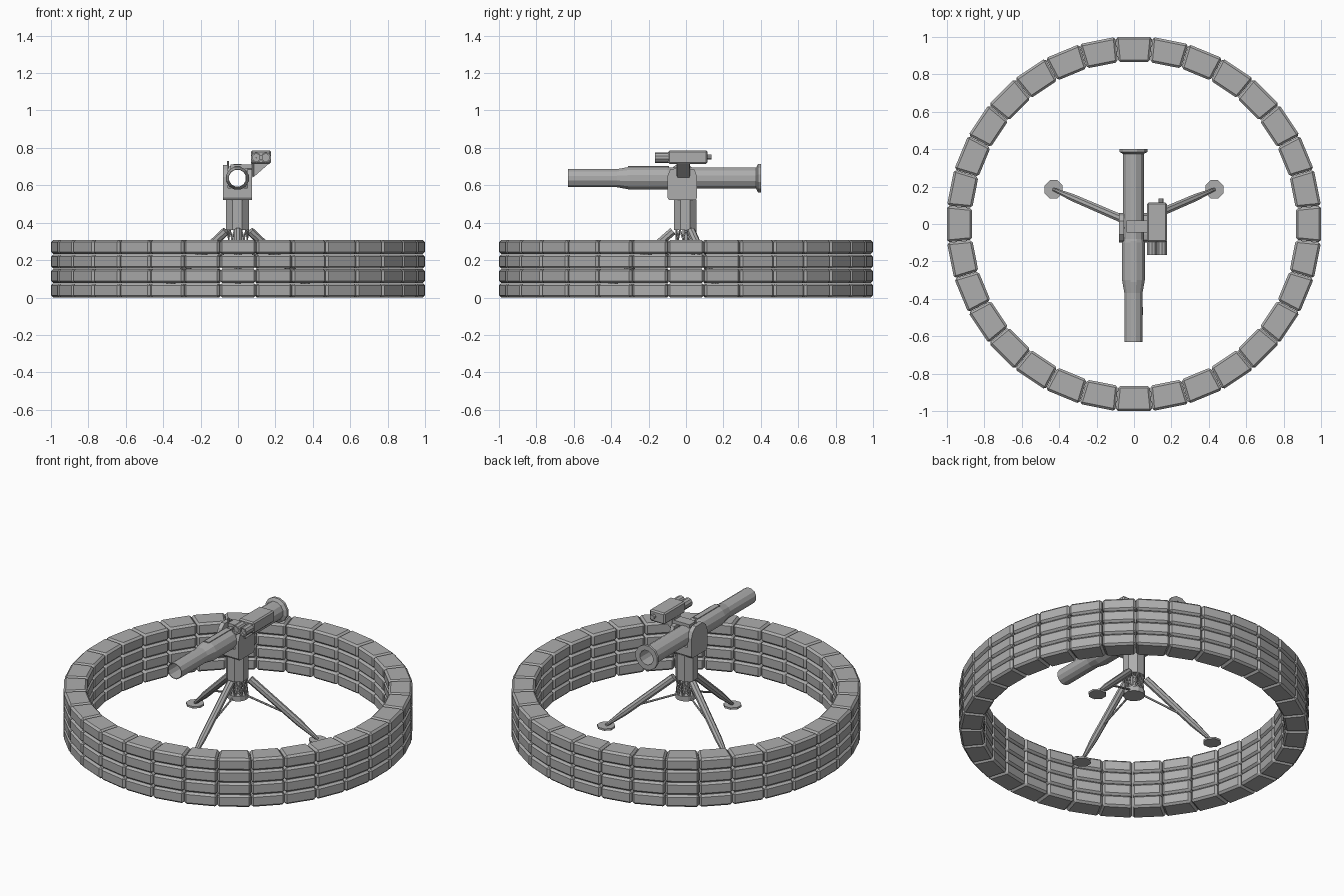
import bpy, bmesh, math
from mathutils import Vector, Matrix

if "Cube" in bpy.data.objects:
    bpy.data.objects.remove(bpy.data.objects["Cube"])

grey = bpy.data.materials.new("plain_grey")
grey.diffuse_color = (0.42, 0.42, 0.42, 1)
grey.use_nodes = True
grey.node_tree.nodes["Principled BSDF"].inputs["Base Color"].default_value = grey.diffuse_color


def finish(name, bm, bevel=0):
    """Turn a bmesh into a flat-shaded object, with optional chamfered edges."""
    if bevel:
        bmesh.ops.bevel(bm, geom=bm.edges[:], offset=bevel, segments=1, affect='EDGES')
    bmesh.ops.recalc_face_normals(bm, faces=bm.faces[:])
    me = bpy.data.meshes.new(name)
    bm.to_mesh(me)
    bm.free()
    me.materials.append(grey)
    ob = bpy.data.objects.new(name, me)
    bpy.context.collection.objects.link(ob)
    return ob


def box(name, x0, x1, y0, y1, z0, z1, bevel=0):
    bm = bmesh.new()
    mat = Matrix.Translation(((x0 + x1) / 2, (y0 + y1) / 2, (z0 + z1) / 2))
    bmesh.ops.create_cube(bm, size=1, matrix=mat @ Matrix.Diagonal((x1 - x0, y1 - y0, z1 - z0, 1)))
    return finish(name, bm, bevel)


def add_rod(bm, a, b, r1, r2=None, n=8):
    a, b = Vector(a), Vector(b)
    d = b - a
    mat = (Matrix.Translation((a + b) / 2) @ d.to_track_quat('Z', 'Y').to_matrix().to_4x4()
           @ Matrix.Rotation(math.pi / n, 4, 'Z'))
    bmesh.ops.create_cone(bm, cap_ends=True, segments=n, radius1=r1,
                          radius2=r1 if r2 is None else r2, depth=d.length, matrix=mat)


def rod(name, a, b, r1, r2=None, n=8):
    bm = bmesh.new()
    add_rod(bm, a, b, r1, r2, n)
    return finish(name, bm)


def prism(name, pts, axis, lo, hi):
    """Extrude a 2D outline along x (points are y,z) or y (points are x,z)."""
    bm = bmesh.new()
    put = (lambda p, t: (t, p[0], p[1])) if axis == 'x' else (lambda p, t: (p[0], t, p[1]))
    a = [bm.verts.new(put(p, lo)) for p in pts]
    b = [bm.verts.new(put(p, hi)) for p in pts]
    bm.faces.new(a)
    bm.faces.new(b[::-1])
    for i in range(len(pts)):
        j = (i + 1) % len(pts)
        bm.faces.new((a[i], a[j], b[j], b[i]))
    return finish(name, bm)


def lathe_y(name, prof, cx, cz, n):
    """Spin a closed (radius, y) outline round an axis along y."""
    bm = bmesh.new()
    rings = []
    for i in range(n):
        t = 2 * math.pi * (i + 0.5) / n
        rings.append([bm.verts.new((cx + r * math.cos(t), y, cz + r * math.sin(t))) for r, y in prof])
    m = len(prof)
    for i in range(n):
        p, q = rings[i], rings[(i + 1) % n]
        for k in range(m):
            bm.faces.new((p[k], p[(k + 1) % m], q[(k + 1) % m], q[k]))
    return finish(name, bm)


# Round wall: four layers of 32 tapered, chamfered blocks
COUNT, LAYERS, PITCH = 32, 4, 0.0772
half = math.tan(math.pi / COUNT)
for layer in range(LAYERS):
    wall = bmesh.new()
    z0, z1 = layer * PITCH, layer * PITCH + PITCH - 0.001
    for i in range(COUNT):
        rot = Matrix.Rotation(2 * math.pi * i / COUNT, 3, 'Z')
        v = [wall.verts.new(rot @ Vector((r, s * (r * half - 0.001), z)))
             for z in (z0, z1) for r, s in ((0.865, -1), (1, -1), (1, 1), (0.865, 1))]
        wall.faces.new(v[3::-1])
        wall.faces.new(v[4:])
        for k in range(4):
            j = (k + 1) % 4
            wall.faces.new((v[k], v[j], v[4 + j], v[4 + k]))
    finish("wall_layer", wall, 0.012)

# Launch tube: open at both ends, stepped front and rear flange
TZ = 0.638
lathe_y("launch_tube", [(0.050, -0.63), (0.050, -0.37), (0.063, -0.30), (0.063, -0.10),
                        (0.058, -0.08), (0.058, 0.375), (0.078, 0.385), (0.078, 0.40),
                        (0.046, 0.40), (0.046, -0.63)], -0.003, TZ, 12)
# Raised rib on the tube top
box("tube_rib", -0.02, 0.014, -0.31, -0.09, 0.685, 0.703)

# Cradle: lower block and two side plates with sloped tops
prism("cradle_base", [(-0.09, 0.52), (0.05, 0.52), (0.06, 0.535), (0.06, 0.585),
                      (-0.10, 0.585), (-0.10, 0.535)], 'x', -0.078, 0.073)
plate = [(-0.09, 0.52), (0.05, 0.52), (0.06, 0.535), (0.06, 0.645), (0.045, 0.685),
         (0.015, 0.708), (-0.055, 0.708), (-0.085, 0.685), (-0.10, 0.645), (-0.10, 0.535)]
prism("cradle_plate_left", plate, 'x', -0.08, -0.053)
prism("cradle_plate_right", [(y, min(z, 0.69)) for y, z in plate], 'x', 0.05, 0.075)
rod("cradle_peg", (-0.053, -0.02, 0.69), (-0.053, -0.02, 0.73), 0.005)

# Sight arm over the tube, gusset and thin uprights
box("sight_arm", -0.04, 0.08, -0.045, 0.02, 0.688, 0.71)
prism("sight_gusset", [(0.07, 0.64), (0.085, 0.645), (0.165, 0.715), (0.165, 0.722), (0.07, 0.722)],
      'y', -0.045, 0.02)
for y in (-0.045, 0.016):
    rod("sight_upright", (0.08, y, 0.65), (0.08, y, 0.72), 0.005)

# Sight body, twin lenses and eyepiece
box("sight_body", 0.07, 0.176, -0.095, 0.115, 0.715, 0.787, 0.008)
for x in (0.097, 0.149):
    lathe_y("sight_lens_hood", [(0.028, -0.165), (0.028, -0.09), (0.001, -0.09),
                                (0.001, -0.15), (0.020, -0.15), (0.020, -0.165)], x, 0.748, 10)
rod("eyepiece", (0.145, 0.11, 0.752), (0.145, 0.135, 0.752), 0.015)

# Pedestal column, base drum and lattice collar between them
rod("pedestal", (-0.003, -0.004, 0.36), (-0.003, -0.004, 0.525), 0.066)
rod("base_drum", (0, 0, 0.235), (0, 0, 0.265), 0.062, n=12)
rod("inner_spindle", (0, 0, 0.26), (0, 0, 0.365), 0.02)
lattice = bmesh.new()
for i in range(10):
    for turn in (-1, 1):
        a, b = math.tau * i / 10, math.tau * (i + turn) / 10
        add_rod(lattice, (0.055 * math.cos(a), 0.055 * math.sin(a), 0.262),
                (0.055 * math.cos(b), 0.055 * math.sin(b), 0.363), 0.005, n=4)
finish("lattice_collar", lattice)

# Tripod: tapered legs, thin braces and eight-sided feet
for fx, fy in ((-0.43, 0.185), (0.43, 0.185), (0, -0.465)):
    foot = Vector((fx, fy, 0.012))
    out = Vector((fx, fy, 0)).normalized()
    top = out * 0.07 + Vector((0, 0, 0.355))
    knee = top.lerp(foot, 0.72)
    rod("tripod_leg", top, knee, 0.023, 0.021)
    rod("tripod_leg_tip", knee, foot, 0.021, 0.009)
    rod("tripod_brace", out * 0.05 + Vector((0, 0, 0.25)), top.lerp(foot, 0.6), 0.006, n=6)
    rod("tripod_foot", (fx, fy, 0), (fx, fy, 0.012), 0.053)
